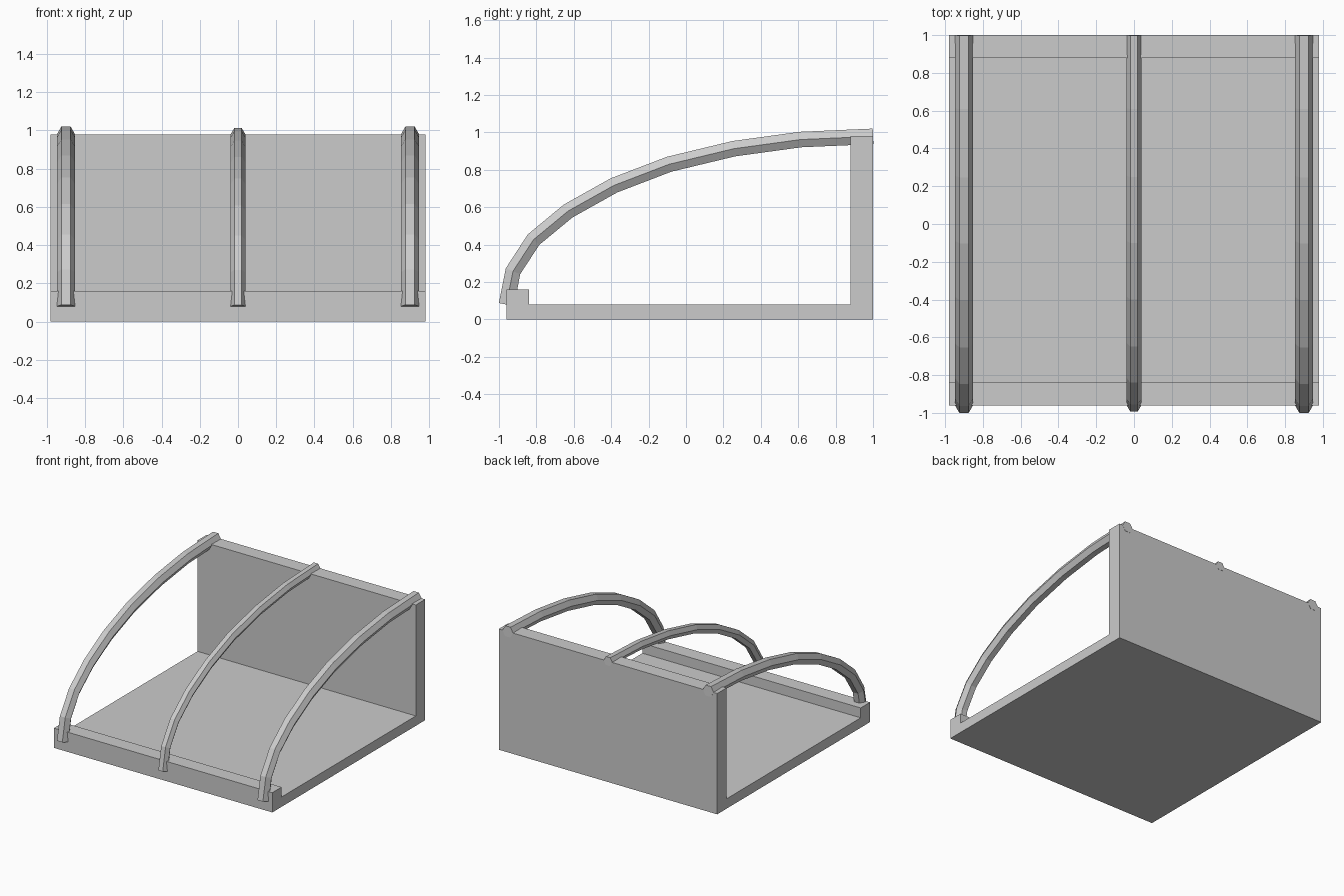
import bpy, bmesh
from math import sin, cos, pi
from mathutils import Vector

cube = bpy.data.objects.get("Cube")
if cube:
    bpy.data.objects.remove(cube, do_unlink=True)

# One plain grey for the whole model
grey = bpy.data.materials.new("plain_grey")
grey.use_nodes = True
GREY = (0.6, 0.6, 0.6, 1)
grey.diffuse_color = GREY
grey.node_tree.nodes["Principled BSDF"].inputs["Base Color"].default_value = GREY


def add_object(name, bm):
    bmesh.ops.recalc_face_normals(bm, faces=bm.faces)
    mesh = bpy.data.meshes.new(name)
    bm.to_mesh(mesh)
    bm.free()
    mesh.materials.append(grey)
    obj = bpy.data.objects.new(name, mesh)
    bpy.context.collection.objects.link(obj)
    return obj


def bridge_rings(bm, rings):
    """Skin a row of closed rings and cap both ends."""
    n = len(rings[0])
    for a, b in zip(rings, rings[1:]):
        for i in range(n):
            j = (i + 1) % n
            bm.faces.new((a[i], a[j], b[j], b[i]))
    bm.faces.new(rings[0])
    bm.faces.new(rings[-1])


# Base with low front lip and tall back wall, as one side profile (y, z)
profile = [(-0.96, 0), (1, 0), (1, 0.98), (0.88, 0.98),
           (0.88, 0.08), (-0.84, 0.08), (-0.84, 0.16), (-0.96, 0.16)]
bm = bmesh.new()
bridge_rings(bm, [[bm.verts.new((x, y, z)) for y, z in profile] for x in (-0.98, 0.98)])
add_object("base_and_back_wall", bm)

# Curved ribs: hexagonal bars swept along an arc from lip to wall top (y, z)
arc = [Vector(p) for p in [(-0.96, 0.08), (-0.925, 0.258), (-0.815, 0.427),
                           (-0.63, 0.58), (-0.385, 0.717), (-0.09, 0.83),
                           (0.255, 0.913), (0.612, 0.962), (1, 0.979)]]


def add_rib(name, x, radius):
    bm = bmesh.new()
    rings = []
    for i, p in enumerate(arc):
        before = (p - arc[i - 1]).normalized() if i else Vector((0, 0))
        after = (arc[i + 1] - p).normalized() if i < len(arc) - 1 else Vector((0, 0))
        along = (before + after).normalized()
        up = Vector((-along.y, along.x))
        ring = []
        for k in range(6):
            a = k * pi / 3
            q = p + up * (radius * sin(a))
            ring.append(bm.verts.new((x + radius * cos(a), q.x, q.y)))
        rings.append(ring)
    bridge_rings(bm, rings)
    add_object(name, bm)


add_rib("right_rib", -0.9, 0.048)
add_rib("middle_rib", 0, 0.039)
add_rib("left_rib", 0.9, 0.048)
